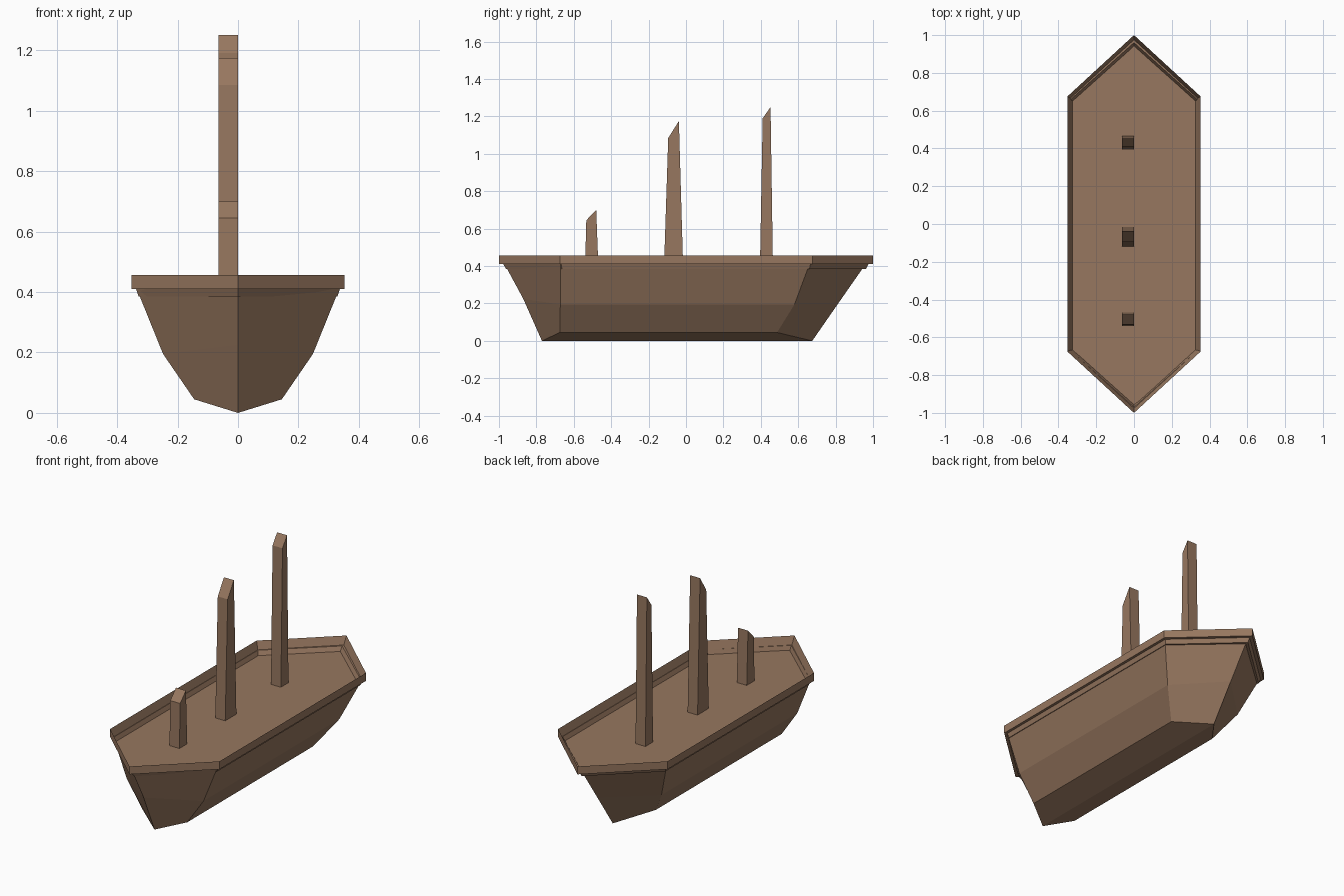
import bpy, bmesh

if "Cube" in bpy.data.objects:
    bpy.data.objects.remove(bpy.data.objects["Cube"])

wood = bpy.data.materials.new("brown_wood")
wood.diffuse_color = (0.31, 0.185, 0.115, 1)
wood.use_nodes = True
wood.node_tree.nodes["Principled BSDF"].inputs["Base Color"].default_value = wood.diffuse_color


def make(name, verts, faces):
    """Create a flat-shaded object with consistent outward normals."""
    bm = bmesh.new()
    vs = [bm.verts.new(v) for v in verts]
    for f in faces:
        bm.faces.new([vs[i] for i in f])
    bmesh.ops.remove_doubles(bm, verts=bm.verts, dist=0.0005)
    bmesh.ops.dissolve_degenerate(bm, dist=0.0001, edges=bm.edges)
    bmesh.ops.recalc_face_normals(bm, faces=bm.faces)
    me = bpy.data.meshes.new(name)
    bm.to_mesh(me)
    bm.free()
    me.materials.append(wood)
    ob = bpy.data.objects.new(name, me)
    bpy.context.collection.objects.link(ob)
    return ob


def hexagon(x, y_side, y_tip_front, y_tip_back, z):
    """Pointed deck outline."""
    return [(0, y_tip_front, z), (x, -y_side[0], z), (x, y_side[1], z),
            (0, y_tip_back, z), (-x, y_side[1], z), (-x, -y_side[0], z)]


# Hull: rings from keel to gunwale, six points each
def hull_ring(x, front, back, tip_f, tip_b, z, ztip):
    ring = hexagon(x, (-front, back), tip_f, tip_b, z)
    ring[0] = (0, tip_f, ztip)
    ring[3] = (0, tip_b, ztip)
    return ring


gunwale = hexagon(0.335, (0.67, 0.66), -0.97, 0.96, 0.41)
chine = hull_ring(0.248, -0.672, 0.58, -0.87, 0.806, 0.195, 0.225)
chine[3] = (0, 0.817, 0.205)
bilge = hull_ring(0.145, -0.675, 0.487, -0.77, 0.675, 0.045, 0.0)
rings = gunwale + chine + bilge
faces = [(r * 6 + i, r * 6 + (i + 1) % 6, r * 6 + 6 + (i + 1) % 6, r * 6 + 6 + i)
         for r in range(2) for i in range(6)]
# two bottom planks meeting on the keel line
faces += [(12, 13, 14, 15), (12, 15, 16, 17)]

# Deck and flared rail continue the same shell
lip_low = hexagon(0.353, (0.675, 0.675), -1.0, 1.0, 0.41)
lip_top = hexagon(0.353, (0.675, 0.675), -1.0, 1.0, 0.456)
deck = hexagon(0.329, (0.663, 0.66), -0.963, 0.962, 0.385)
make("hull", rings, faces)
rail_rings = gunwale + lip_low + lip_top + deck
rail_faces = [(r * 6 + i, r * 6 + (i + 1) % 6, r * 6 + 6 + (i + 1) % 6, r * 6 + 6 + i)
              for r in range(3) for i in range(6)]
rail_faces.append(tuple(range(18, 24)))
make("deck_and_rail", rail_rings, rail_faces)

# Broken masts with slanted tops: base y pair, top (y, z) pair
for name, base, top in [
    ("front_mast", (-0.54, -0.468), ((-0.533, 0.645), (-0.48, 0.70))),
    ("middle_mast", (-0.118, -0.015), ((-0.095, 1.085), (-0.038, 1.175))),
    ("rear_mast", (0.395, 0.465), ((0.41, 1.19), (0.452, 1.25))),
]:
    profile = [(base[0], 0.38), (base[1], 0.38), top[1], top[0]]
    verts = [(x, y, z) for x in (-0.064, 0.0) for y, z in profile]
    make(name, verts, [(0, 1, 2, 3), (4, 5, 6, 7)] +
         [(i, (i + 1) % 4, (i + 1) % 4 + 4, i + 4) for i in range(4)])
